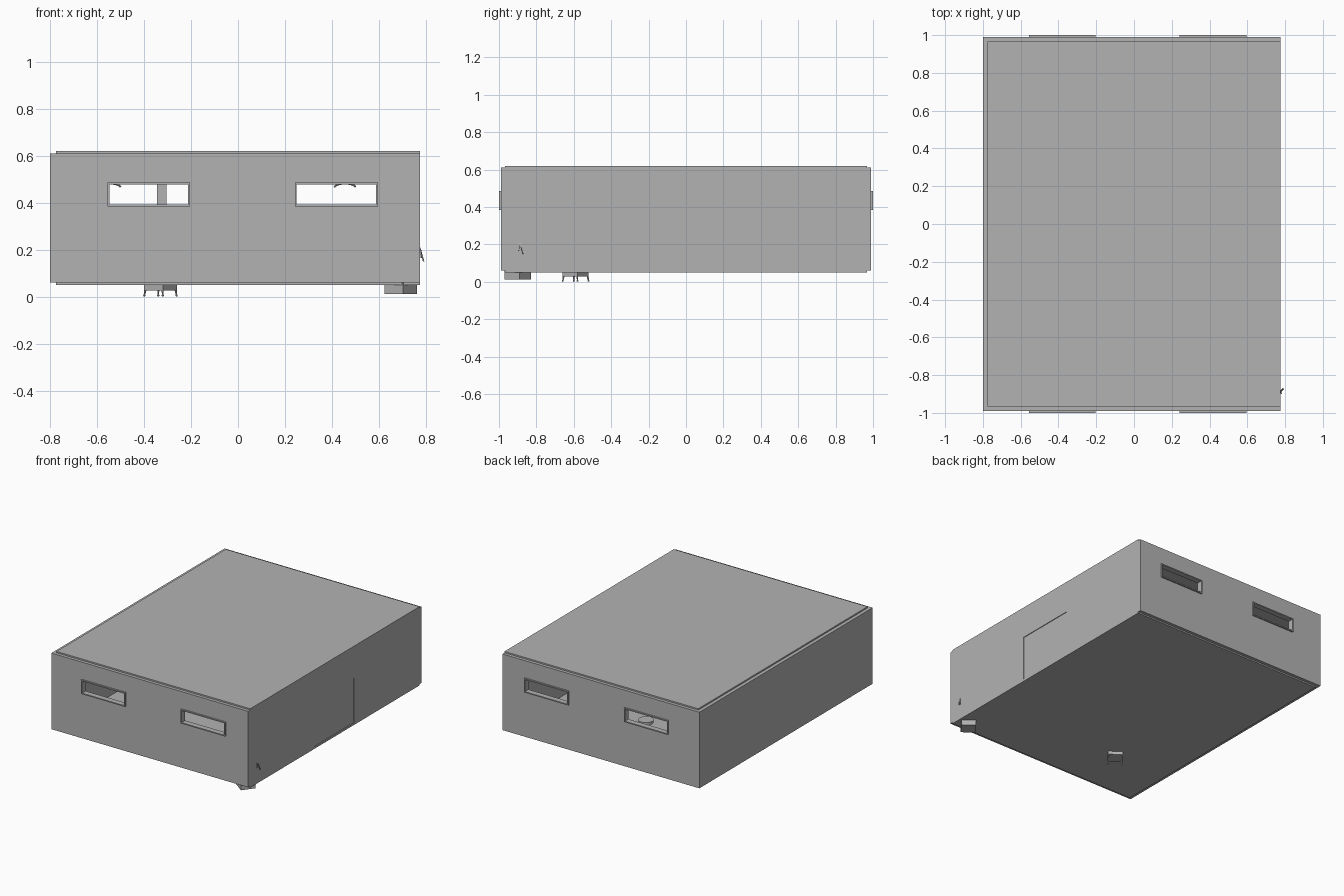
import bpy, bmesh, math
from mathutils import Matrix, Vector

old = bpy.data.objects.get("Cube")
if old:
    bpy.data.objects.remove(old, do_unlink=True)

grey = bpy.data.materials.new("plain grey")
grey.use_nodes = True
grey.diffuse_color = (0.45, 0.45, 0.45, 1)
grey.node_tree.nodes["Principled BSDF"].inputs["Base Color"].default_value = grey.diffuse_color


def finish(name, bm):
    bmesh.ops.recalc_face_normals(bm, faces=bm.faces)
    mesh = bpy.data.meshes.new(name)
    bm.to_mesh(mesh)
    bm.free()
    mesh.materials.append(grey)
    obj = bpy.data.objects.new(name, mesh)
    bpy.context.collection.objects.link(obj)
    return obj


def add_box(bm, low, high):
    low, high = Vector(low), Vector(high)
    size = Matrix.Diagonal((*(high - low), 1))
    bmesh.ops.create_cube(bm, size=1, matrix=Matrix.Translation((low + high) / 2) @ size)


def box(name, low, high):
    bm = bmesh.new()
    add_box(bm, low, high)
    return finish(name, bm)


def add_rod(bm, start, end, r1, r2, sides):
    start, end = Vector(start), Vector(end)
    axis = end - start
    turn = axis.to_track_quat('Z', 'Y').to_matrix().to_4x4()
    bmesh.ops.create_cone(bm, cap_ends=True, segments=sides, radius1=r1, radius2=r2,
                          depth=axis.length, matrix=Matrix.Translation((start + end) / 2) @ turn)


def pierced_wall(name, u_range, z_range, holes, place, depth):
    """Flat wall with rectangular openings (u0, u1, z0, z1), thickened along the vector depth."""
    us = sorted({*u_range, *(h[i] for h in holes for i in (0, 1))})
    zs = sorted({*z_range, *(h[i] for h in holes for i in (2, 3))})
    bm = bmesh.new()
    for u0, u1 in zip(us, us[1:]):
        for z0, z1 in zip(zs, zs[1:]):
            u, z = (u0 + u1) / 2, (z0 + z1) / 2
            if not any(h[0] < u < h[1] and h[2] < z < h[3] for h in holes):
                corners = ((u0, z0), (u1, z0), (u1, z1), (u0, z1))
                bm.faces.new([bm.verts.new(place(*c)) for c in corners])
    bmesh.ops.remove_doubles(bm, verts=bm.verts, dist=1e-5)
    extruded = bmesh.ops.extrude_face_region(bm, geom=bm.faces[:], use_keep_orig=True)
    moved = [g for g in extruded["geom"] if isinstance(g, bmesh.types.BMVert)]
    bmesh.ops.translate(bm, verts=moved, vec=depth)
    return finish(name, bm)


# Roof and floor slabs, stepped in from the wall tops
box("roof", (-0.775, -0.967, 0.595), (0.775, 0.967, 0.62))
box("floor", (-0.775, -0.967, 0.05), (0.775, 0.967, 0.065))

# End walls with two framed windows each
windows = [(-0.547, -0.212, 0.392, 0.478), (0.25, 0.588, 0.392, 0.478)]
for name, side in (("front", -1), ("back", 1)):
    pierced_wall(name + "_wall", (-0.8, 0.775), (0.06, 0.61), windows,
                 lambda u, z: (u, side * 0.99, z), (0, -side * 0.025, 0))
    for i, (u0, u1, z0, z1) in enumerate(windows):
        w = 0.008
        pierced_wall(f"{name}_window_frame_{i + 1}", (u0 - w, u1 + w), (z0 - w, z1 + w),
                     [(u0, u1, z0, z1)], lambda u, z: (u, side, z), (0, -side * 0.04, 0))

# Side walls, one with a slightly recessed door
box("right_wall", (-0.8, -0.985, 0.06), (-0.775, 0.985, 0.61))
door = (-0.23, 0.22, 0.05, 0.39)
pierced_wall("left_wall", (-0.967, 0.967), (0.05, 0.62), [door],
             lambda u, z: (0.775, u, z), (-0.025, 0, 0))
box("door", (0.752, door[0], 0.052), (0.77, door[1], door[3]))

# Interior partition
box("partition", (-0.345, -0.2, 0.06), (-0.305, 0.2, 0.6))

# Round stool inside
bm = bmesh.new()
add_rod(bm, (-0.03, 0.5, 0.145), (-0.03, 0.5, 0.165), 0.05, 0.05, 24)
add_rod(bm, (-0.03, 0.5, 0.06), (-0.03, 0.5, 0.15), 0.012, 0.012, 12)
finish("stool", bm)

# Arched lamps hanging from the ceiling
for i, x in enumerate((-0.545, 0.455)):
    bm = bmesh.new()
    points = [(x + 0.045 * math.cos(a), 0.3, 0.465 + 0.016 * math.sin(a))
              for a in (math.pi * k / 10 for k in range(11))]
    for a, b in zip(points, points[1:]):
        add_rod(bm, a, b, 0.004, 0.004, 8)
    add_rod(bm, (x, 0.3, 0.481), (x, 0.3, 0.6), 0.004, 0.004, 8)
    finish(f"hanging_lamp_{i + 1}", bm)

# Turned square blocks under the floor, one standing on small feet
turn = Matrix.Rotation(math.radians(53), 4, 'Z')


def turned_block(name, centre, bottom, feet):
    bm = bmesh.new()
    add_box(bm, (-0.05, -0.05, bottom), (0.05, 0.05, 0.06))
    if feet:
        for sx in (-1, 1):
            for sy in (-1, 1):
                knee = (sx * 0.046, sy * 0.046, bottom + 0.002)
                toe = (sx * 0.049, sy * 0.049, 0.005)
                add_rod(bm, knee, toe, 0.005, 0.003, 6)
                bmesh.ops.create_uvsphere(bm, u_segments=8, v_segments=6, radius=0.005,
                                          matrix=Matrix.Translation(toe))
    bmesh.ops.transform(bm, matrix=Matrix.Translation((*centre, 0)) @ turn, verts=bm.verts)
    finish(name, bm)


turned_block("corner_block", (0.6925, -0.90), 0.012, False)
turned_block("footed_block", (-0.33, -0.59), 0.027, True)

# Small forked bracket on the left wall
bm = bmesh.new()
add_rod(bm, (0.774, -0.888, 0.208), (0.79, -0.872, 0.15), 0.004, 0.004, 4)
add_rod(bm, (0.774, -0.888, 0.208), (0.78, -0.897, 0.165), 0.004, 0.003, 4)
finish("wall_bracket", bm)
